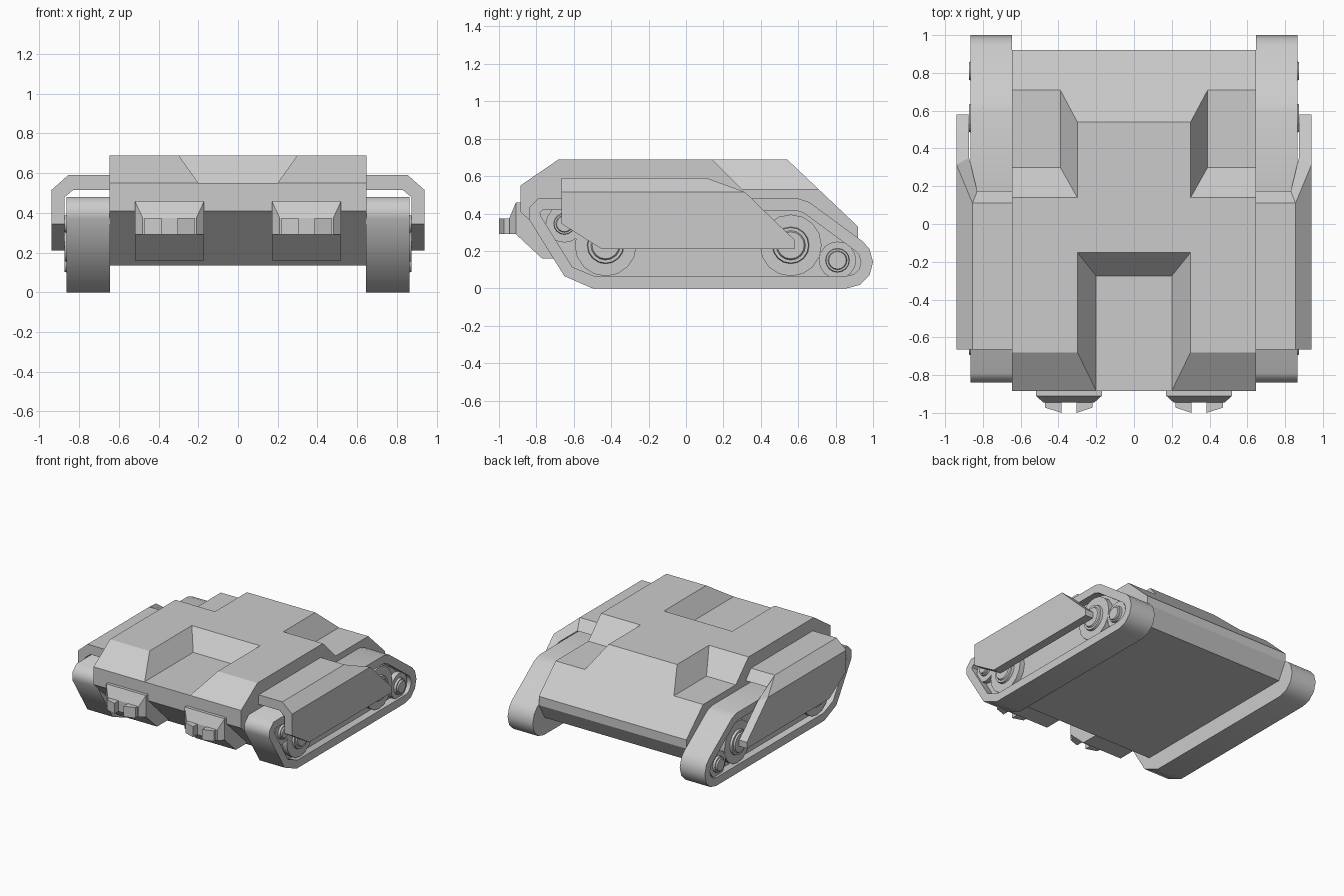
import bpy, bmesh, math
from mathutils import Matrix, Vector

cube = bpy.data.objects.get("Cube")
if cube:
    bpy.data.objects.remove(cube, do_unlink=True)

GREY = (0.6, 0.6, 0.6, 1)
mat = bpy.data.materials.new("plain grey")
mat.use_nodes = True
mat.diffuse_color = GREY
mat.node_tree.nodes["Principled BSDF"].inputs["Base Color"].default_value = GREY


def finish(bm, name, smooth=None):
    bmesh.ops.recalc_face_normals(bm, faces=bm.faces[:])
    me = bpy.data.meshes.new(name)
    bm.to_mesh(me)
    bm.free()
    me.materials.append(mat)
    ob = bpy.data.objects.new(name, me)
    bpy.context.collection.objects.link(ob)
    if smooth:
        bpy.ops.object.select_all(action='DESELECT')
        ob.select_set(True)
        bpy.context.view_layer.objects.active = ob
        bpy.ops.object.shade_smooth_by_angle(angle=math.radians(smooth))
    return ob


def loft_bm(a, b, shell=False):
    """Join two matching rings; shell caps a folded strip with quads."""
    bm = bmesh.new()
    va, vb = [[bm.verts.new(p) for p in ring] for ring in (a, b)]
    n = len(a)
    for i in range(n):
        j = (i + 1) % n
        bm.faces.new((va[i], va[j], vb[j], vb[i]))
    for ring in (va, vb):
        if shell:
            for i in range(n // 2 - 1):
                bm.faces.new((ring[i], ring[i + 1], ring[n - 2 - i], ring[n - 1 - i]))
        else:
            bm.faces.new(ring)
    return bm


def loft(name, a, b, shell=False):
    return finish(loft_bm(a, b, shell), name)


def side_ring(profile, x):
    return [(x, y, z) for y, z in profile]


def rect_z(x0, x1, y0, y1, z):
    return [(x0, y0, z), (x1, y0, z), (x1, y1, z), (x0, y1, z)]


def rect_y(x0, x1, z0, z1, y):
    return [(x0, y, z0), (x1, y, z0), (x1, y, z1), (x0, y, z1)]


def cut(target, cutter):
    cutter.hide_render = True
    mod = target.modifiers.new("notch", 'BOOLEAN')
    mod.operation = 'DIFFERENCE'
    mod.solver = 'EXACT'
    mod.object = cutter
    bpy.context.view_layer.objects.active = target
    bpy.ops.object.modifier_apply(modifier=mod.name)
    bpy.data.objects.remove(cutter, do_unlink=True)


# Hull with a front centre notch and two rear corner notches
hull_profile = [(-.68, .69), (-.885, .55), (-.885, .41), (-.6, .135),
                (.85, .135), (.92, .26), (.92, .33), (.54, .69)]
hull = loft("hull", side_ring(hull_profile, -.647), side_ring(hull_profile, .647))
cut(hull, loft("front_notch", rect_z(-.2, .2, -1.2, -.275, .551),
               rect_z(-.4, .4, -1.2, -.025, .831)))
for s in (1, -1):
    cut(hull, loft("rear_notch", rect_z(s * .39, s * .9, .30, 1.2, .53),
                   rect_z(s * .21, s * .9, -.02, 1.2, .85)))

# Track outline, with a rounded rear end
track_profile = [(-.84, .43), (-.84, .37), (-.65, .065), (-.5, 0), (.86, 0)]
for deg in (-60, -30, 0, 30, 52):
    a = math.radians(deg)
    track_profile.append((.86 + .14 * math.cos(a), .14 + .14 * math.sin(a)))
track_profile += [(.66, .46), (.60, .48), (-.79, .48)]

# Wheels: y, z, rim radius, hub radius
wheels = {"front_road_wheel": (-.43, .23, .165, .1),
          "rear_road_wheel": (.56, .23, .165, .1),
          "front_idler": (-.65, .345, .1, .058),
          "rear_idler": (.81, .15, .1, .065)}

# Skirt section from inner top edge round to the lower edge: x, z, front y, rear y
skirt = [(.645, .59, -.665, .11), (.855, .59, -.665, .11), (.94, .515, -.665, .315),
         (.94, .345, -.665, .49), (.94, .26, -.53, .58), (.94, .21, -.45, .58),
         (.873, .21, -.45, .58), (.873, .26, -.53, .58), (.873, .345, -.665, .49),
         (.873, .48, -.665, .35), (.83, .515, -.665, .175), (.645, .515, -.665, .175)]

# Bracket side shape, running back into the hull
bracket_profile = [(-.86, .46), (-.91, .46), (-.91, .29), (-.77, .16), (-.62, .16)]

for s, side in ((1, "left"), (-1, "right")):
    # Track belt with a recessed outer face
    bm = loft_bm(side_ring(track_profile, s * .645), side_ring(track_profile, s * .865))
    bm.normal_update()
    bmesh.ops.recalc_face_normals(bm, faces=bm.faces[:])
    outer = max(bm.faces, key=lambda f: s * f.calc_center_median().x)
    bmesh.ops.inset_region(bm, faces=[outer], thickness=.065)
    well = bmesh.ops.extrude_face_region(bm, geom=[outer])
    moved = [v for v in well["geom"] if isinstance(v, bmesh.types.BMVert)]
    bmesh.ops.translate(bm, verts=moved, vec=(-s * .06, 0, 0))
    if outer.is_valid:
        bmesh.ops.delete(bm, geom=[outer], context='FACES_ONLY')
    finish(bm, side + "_track", 50)

    # Wheels with a rim, a raised ring and a centre cap
    for name, (y, z, rim, hub) in wheels.items():
        bm = bmesh.new()
        for x0, x1, r0, r1 in ((.79, .845, rim, rim), (.84, .862, hub, hub * .95),
                               (.86, .873, hub * .8, hub * .72)):
            place = (Matrix.Translation((s * (x0 + x1) / 2, y, z))
                     @ Matrix.Rotation(s * math.pi / 2, 4, 'Y'))
            bmesh.ops.create_cone(bm, cap_ends=True, segments=16, radius1=r0,
                                  radius2=r1, depth=x1 - x0, matrix=place)
        finish(bm, side + "_" + name, 35)

    # Armoured skirt
    loft(side + "_skirt", [(s * x, f, z) for x, z, f, r in skirt],
         [(s * x, r, z) for x, z, f, r in skirt], True)

    # Tow bracket, tapered plate and a pair of hooks
    mid = s * .345
    loft(side + "_bracket", side_ring(bracket_profile, mid - .175),
         side_ring(bracket_profile, mid + .175))
    loft(side + "_tow_plate", rect_y(mid - .175, mid + .175, .29, .46, -.909),
         rect_y(mid - .135, mid + .135, .29, .375, -.945))
    for k in (1, -1):
        plan = [(.125, -.94), (.125, -.972), (.04, -1), (.04, -.94)]
        low, high = [[(mid + k * x, y, z) for x, y in plan] for z in (.291, .374)]
        loft(side + "_tow_hook", low, high)
